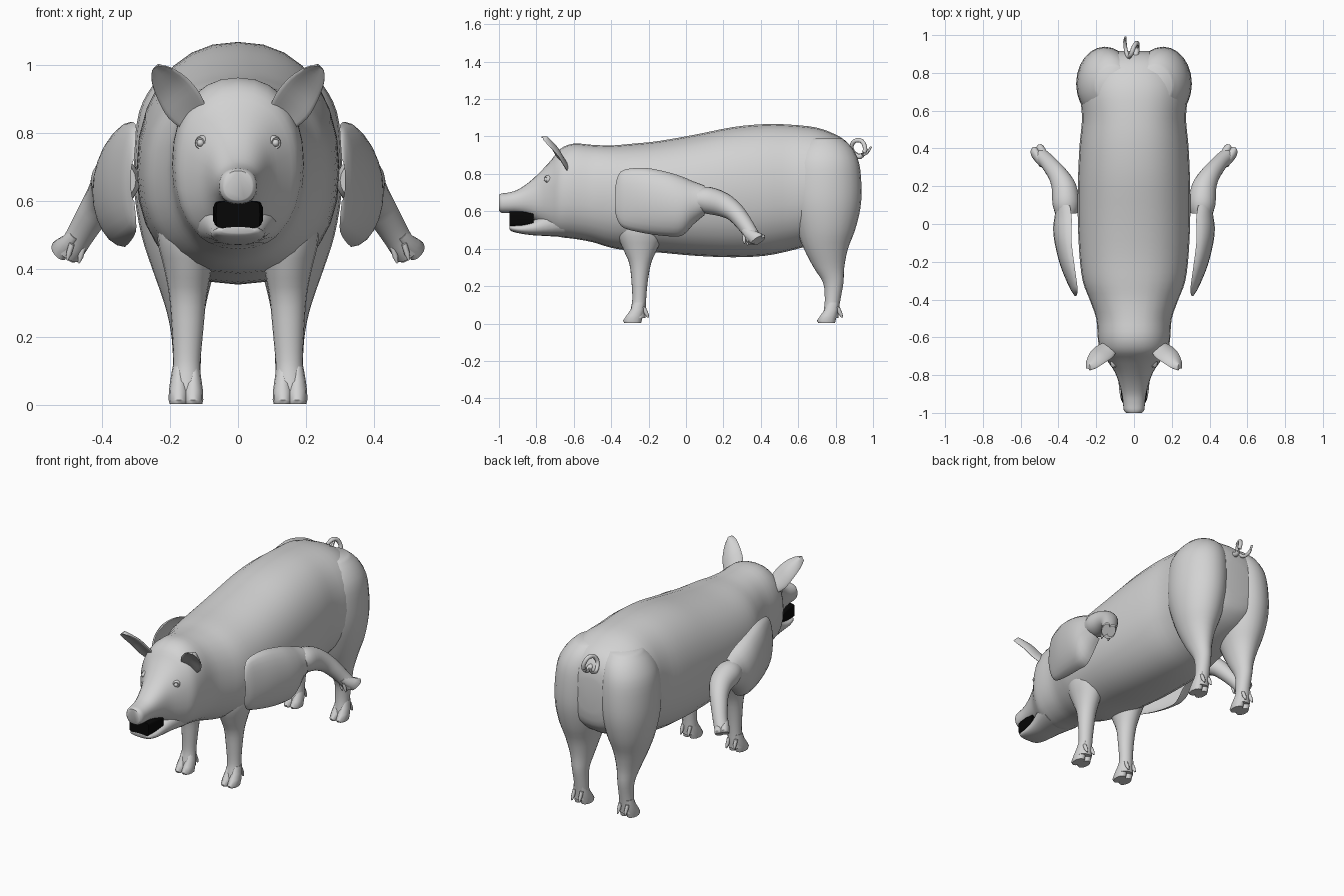
import bpy, bmesh, math
from mathutils import Vector, Matrix

cube = bpy.data.objects.get("Cube")
if cube:
    bpy.data.objects.remove(cube)


def material(name, value):
    m = bpy.data.materials.new(name)
    m.use_nodes = True
    colour = (value, value, value, 1)
    m.diffuse_color = colour
    m.node_tree.nodes["Principled BSDF"].inputs["Base Color"].default_value = colour
    return m


GREY = material("skin_grey", 0.65)
BLACK = material("mouth_black", 0.002)


def smooth(stations, steps=3):
    """Catmull-Rom interpolation of number tuples."""
    out = []
    last = len(stations) - 1
    for i in range(last):
        p = [stations[max(0, min(last, i + k))] for k in (-1, 0, 1, 2)]
        for s in range(steps):
            t = s / steps
            out.append([b + 0.5 * t * (c - a + t * (2*a - 5*b + 4*c - d + t * (3*(b - c) + d - a)))
                        for a, b, c, d in zip(*p)])
    return out + [list(stations[-1])]


def loft(name, rings, mat=GREY, n=20, power=2, cup=0, mirror=False, arc=None):
    """Skin rings given as (centre, u axis, v axis); arc makes an open sheet."""
    bm = bmesh.new()
    rows = []
    for c, u, v in rings:
        row = []
        for k in range(n):
            a = 2 * math.pi * k / n if arc is None else arc * (2 * k / (n - 1) - 1)
            x, y = math.cos(a), math.sin(a)
            x = math.copysign(abs(x) ** (2 / power), x)
            y = math.copysign(abs(y) ** (2 / power), y)
            row.append(bm.verts.new(Vector(c) + Vector(u) * x + Vector(v) * (y + cup * x * x)))
        rows.append(row)
    for r, q in zip(rows, rows[1:]):
        for k in range(n if arc is None else n - 1):
            j = (k + 1) % n
            bm.faces.new((r[k], r[j], q[j], q[k]))
    if arc is None:
        bm.faces.new(rows[0])
        bm.faces.new(rows[-1])
    bmesh.ops.recalc_face_normals(bm, faces=bm.faces)
    mesh = bpy.data.meshes.new(name)
    bm.to_mesh(mesh)
    bm.free()
    mesh.materials.append(mat)
    ob = bpy.data.objects.new(name, mesh)
    bpy.context.collection.objects.link(ob)
    if mirror:
        ob.modifiers.new("Mirror", "MIRROR")
    bpy.ops.object.select_all(action="DESELECT")
    ob.select_set(True)
    bpy.context.view_layer.objects.active = ob
    bpy.ops.object.shade_smooth_by_angle(angle=math.radians(50))
    return ob


def trunk(stations, steps=3):
    """Rings across y from (y, top, bottom, half width)."""
    return [((0, y, (t + b) / 2), (w, 0, 0), (0, 0, (t - b) / 2))
            for y, t, b, w in smooth(stations, steps)]


def column(stations):
    """Rings up z from (z, x, y, x radius, y radius)."""
    return [((x, y, z), (rx, 0, 0), (0, ry, 0)) for z, x, y, rx, ry in smooth(stations)]


def tube(stations):
    """Round rings along a path of (x, y, z, radius)."""
    pts = smooth(stations)
    rings = []
    for i, p in enumerate(pts):
        t = Vector(pts[min(i + 1, len(pts) - 1)][:3]) - Vector(pts[max(i - 1, 0)][:3])
        u = t.cross(Vector((0, 0.6, 0.8))).normalized()
        rings.append((p[:3], u * p[3], t.cross(u).normalized() * p[3]))
    return rings


def hoof(name, matrix):
    """Two toes and two dew claws, pointing down and forward in local space."""
    turn = matrix.to_3x3()
    for label, side in (("inner", -1), ("outer", 1)):
        for kind, offset, rows in (
                ("toe", .021, ((0, -.033, .027, .045), (.012, -.035, .03, .05),
                               (.04, -.022, .029, .044), (.07, -.008, .025, .036),
                               (.11, .002, .018, .03))),
                ("dew_claw", .024, ((.028, .05, .004, .005), (.05, .04, .01, .012),
                                    (.085, .025, .01, .012)))):
            rings = [(matrix @ Vector((side * offset, y, z)), turn @ Vector((rx, 0, 0)),
                      turn @ Vector((0, ry, 0))) for z, y, rx, ry in rows]
            loft(f"{name}_{label}_{kind}", rings, n=12, mirror=True)


# Trunk with the upper head and snout
loft("body_and_head", trunk([
    (-1.0, .688, .602, .042), (-.985, .695, .592, .054), (-.95, .70, .59, .058),
    (-.9, .715, .588, .064), (-.84, .755, .57, .08), (-.78, .81, .53, .104),
    (-.72, .875, .485, .145), (-.67, .935, .462, .18), (-.6, .962, .453, .192),
    (-.5, .955, .435, .2), (-.4, .952, .405, .235), (-.3, .96, .39, .272),
    (-.15, .975, .38, .29), (.05, 1.01, .362, .298), (.25, 1.05, .354, .296),
    (.42, 1.066, .362, .288), (.56, 1.063, .39, .275), (.7, 1.047, .43, .285),
    (.8, 1.01, .47, .262), (.86, .97, .51, .225), (.9, .91, .56, .165),
    (.915, .84, .64, .09)]), n=28, power=2.25)

# Lower jaw and open mouth
loft("lower_jaw", trunk([
    (-.945, .523, .505, .05), (-.93, .528, .492, .068), (-.88, .53, .48, .078),
    (-.82, .55, .472, .084), (-.75, .59, .468, .1), (-.65, .65, .462, .135)]), power=2.4)
loft("mouth_opening", trunk([
    (-.945, .598, .52, .064), (-.88, .6, .523, .07), (-.815, .588, .535, .074)], 1),
    BLACK, n=24, power=8)

# Nostrils
for label, x in (("right", -.02), ("left", .02)):
    loft(label + "_nostril", [((x, y, .648), (r, 0, 0), (0, 0, r * 1.4))
                              for y, r in ((-.99, .009), (-1.0, .008))], n=10)

# Ears, cupped towards the front
ear_path = smooth([(.12, -.635, .84, .05), (.155, -.665, .885, .066), (.19, -.695, .935, .06),
                   (.222, -.732, .975, .04), (.24, -.755, .996, .014)])
loft("ears", [((x, y, z), Vector((.7, .4, -.55)) * w, Vector((.2, -.85, -.35)) * .013)
              for x, y, z, w in ear_path], cup=1.2, mirror=True)

# Eyes with lids
eye_axes = Matrix.Rotation(math.radians(-58), 3, "Z")
for name, size in (("eyeballs", ((-.01, .011), (.008, .011), (.013, .007), (.015, .002))),
                   ("eyelids", ((-.016, .026), (0, .021), (.007, .016), (.004, .01)))):
    loft(name, [(Vector((.108, -.745, .77)) + eye_axes @ Vector((d, 0, 0)),
                 eye_axes @ Vector((0, r, 0)), (0, 0, r)) for d, r in size], n=14, mirror=True)

# Front legs
loft("front_legs", column([
    (.03, .153, -.262, .045, .045), (.08, .151, -.255, .042, .04), (.13, .15, -.25, .04, .037),
    (.22, .148, -.248, .046, .043), (.32, .147, -.245, .055, .058), (.4, .147, -.245, .07, .092),
    (.5, .15, -.24, .088, .13), (.62, .15, -.24, .07, .1)]), mirror=True)
hoof("front_hoof", Matrix.Translation((.153, -.252, .003)))

# Hind legs swelling into haunches
loft("hind_legs_and_haunches", column([
    (.03, .153, .772, .044, .042), (.08, .151, .778, .041, .04), (.14, .15, .785, .041, .043),
    (.22, .152, .787, .046, .055), (.3, .155, .764, .062, .082), (.4, .16, .748, .092, .118),
    (.5, .16, .748, .124, .156), (.62, .157, .745, .147, .188), (.74, .152, .742, .153, .196),
    (.86, .143, .74, .148, .185), (.94, .125, .738, .125, .15), (.99, .11, .735, .09, .1)]),
    n=24, mirror=True)
hoof("hind_hoof", Matrix.Translation((.153, .785, .003)))

# Detached shoulder sheets: (y, top, bottom, edge x, bulge)
sheet = smooth([(-.38, .72, .6, .305, .01), (-.365, .785, .55, .3, .025),
                (-.33, .822, .51, .3, .045), (-.22, .832, .482, .315, .075),
                (-.1, .81, .467, .33, .09), (-.02, .785, .47, .33, .098),
                (.04, .76, .53, .33, .09), (.1, .738, .58, .34, .075)])
loft("shoulder_sheets", [((x, y, (t + b) / 2), (w, 0, 0), (0, 0, (t - b) / 2))
                         for y, t, b, x, w in sheet], n=13, mirror=True, arc=math.pi / 2)

# Raised forelimbs
loft("raised_forelimbs", tube([
    (.36, .06, .66, .06), (.36, .11, .66, .072), (.37, .19, .638, .066), (.4, .255, .6, .053),
    (.433, .3, .55, .046), (.463, .335, .5, .041), (.485, .355, .465, .04),
    (.498, .366, .445, .038)]), mirror=True)
down = Vector((.4, .42, -.75)).normalized()
ahead = Vector((.2, .7, .6))
ahead = (ahead - down * ahead.dot(down)).normalized()
frame = Matrix((-ahead.cross(down), -ahead, -down)).transposed().to_4x4()
hoof("raised_hoof", Matrix.Translation((.505, .364, .428)) @ frame @ Matrix.Scale(.82, 4))

# Curled tail
loft("tail", tube([
    (0, .85, .91, .022), (.008, .89, .905, .017), (.016, .93, .892, .014), (.016, .958, .93, .012),
    (0, .94, .975, .012), (-.015, .9, .975, .012), (-.03, .885, .935, .011),
    (-.043, .92, .9, .01), (-.048, .965, .912, .009), (-.045, .99, .945, .005)]),
    n=10)
